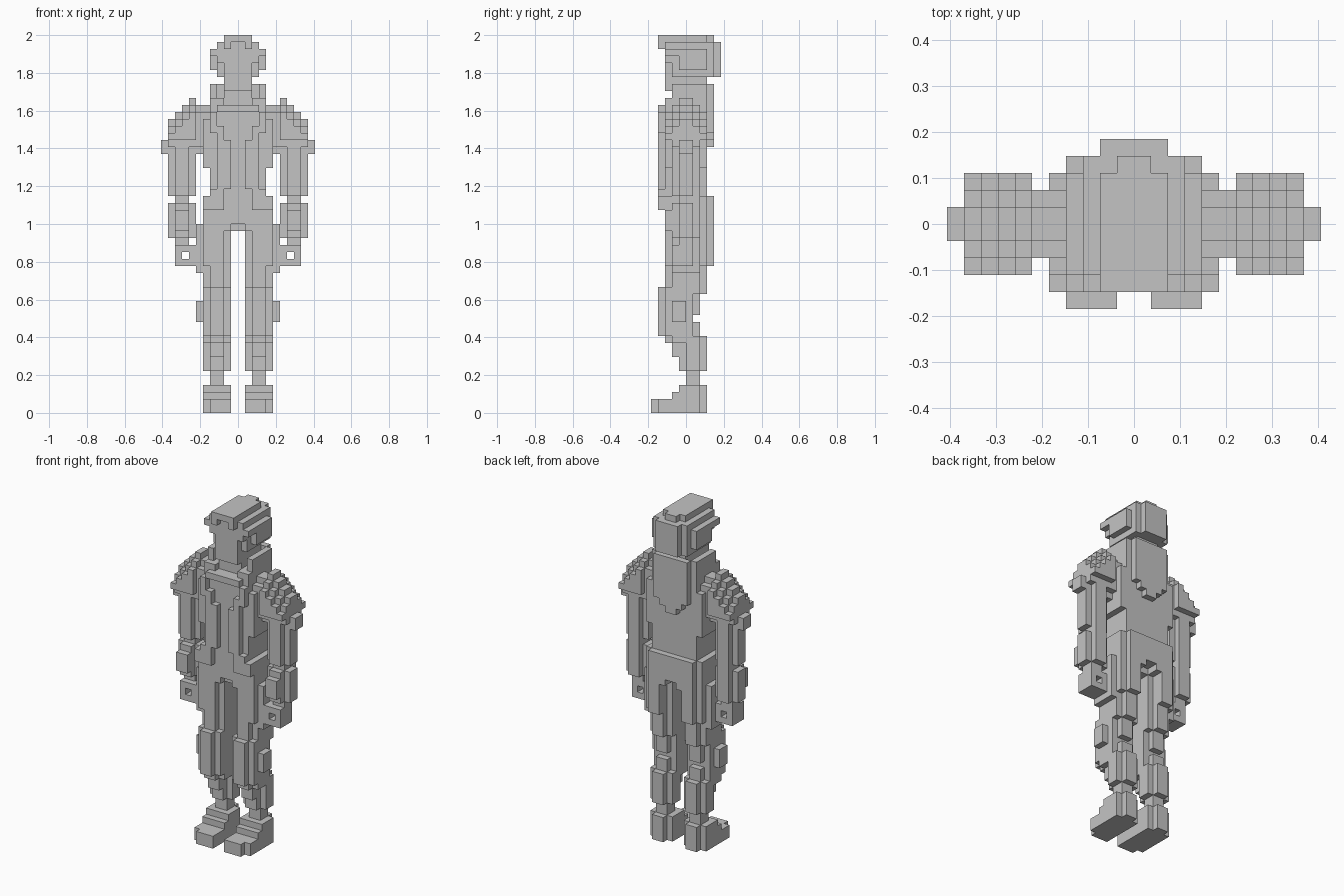
import bpy, bmesh
from mathutils import Vector

if "Cube" in bpy.data.objects:
    bpy.data.objects.remove(bpy.data.objects["Cube"])

V = 2 / 54                      # edge of one cube; all sizes below are in cubes
grey = bpy.data.materials.new("plain grey")
grey.diffuse_color = (0.55, 0.55, 0.55, 1)
grey.use_nodes = True
grey.node_tree.nodes["Principled BSDF"].inputs["Base Color"].default_value = grey.diffuse_color

parts = {}                      # part name -> set of filled cells
taken = set()


def box(name, x0, x1, y0, y1, z0, z1, both=True):
    """Fill a block of cells, mirrored across x unless told otherwise."""
    cells = parts.setdefault(name, set())
    for x in range(x0, x1):
        for y in range(y0, y1):
            for z in range(z0, z1):
                for c in ((x, y, z), (-1 - x, y, z)) if both else ((x, y, z),):
                    if c not in taken:
                        taken.add(c)
                        cells.add(c)


def rounded(name, x0, x1, y0, y1, z0, z1):
    """Block with its four upright corners notched by one cell."""
    box(name, x0 + 1, x1 - 1, y0, y1, z0, z1)
    box(name, x0, x1, y0 + 1, y1 - 1, z0, z1)


# feet with notched heels
box("foot", 1, 5, -4, 2, 0, 2)
box("foot", 1, 4, -5, -4, 0, 2)
box("foot", 1, 5, -2, 2, 2, 3)
box("foot", 1, 5, -1, 2, 3, 4)
box("foot", 2, 4, 2, 3, 0, 4)

# lower legs
box("lower_leg", 2, 4, 0, 2, 4, 6)
rounded("lower_leg", 1, 5, -1, 3, 6, 11)
box("lower_leg", 2, 4, -2, -1, 8, 10)
box("lower_leg", 1, 5, -2, 1, 10, 14)
box("lower_leg", 2, 4, -3, 2, 10, 13)

# knees
box("knee", 2, 4, -4, -3, 11, 18)
box("knee", 1, 5, -3, -1, 11, 18)
box("knee", 5, 6, -2, 0, 13, 16)

# thighs
rounded("thigh", 1, 5, -3, 2, 14, 17)
rounded("thigh", 1, 5, -3, 3, 17, 21)
box("thigh", 1, 5, -2, 2, 21, 26)
box("thigh", 2, 5, -3, 3, 21, 26)
box("thigh", 2, 4, 3, 4, 21, 26)
box("thigh", 5, 6, -2, 2, 20, 27)

# hips, recessed at the crotch
box("hips", 0, 5, -3, 3, 27, 31)
box("hips", 0, 4, 3, 4, 27, 31)
box("hips", 1, 5, -3, 3, 26, 27)
box("hips", 1, 4, 3, 4, 26, 27)
box("hips", 0, 1, -2, 2, 26, 27)

# torso: waist, chest, and raised jacket edges around an open front
box("waist", 0, 4, -3, 3, 31, 35)
box("chest", 0, 4, -3, 3, 35, 44)
box("chest", 4, 5, -3, 3, 35, 42)
box("chest", 4, 5, -2, 2, 42, 43)
box("chest", 4, 5, -1, 1, 43, 44)
box("jacket_edge", 1, 3, -4, -3, 32, 39)
box("jacket_edge", 2, 4, -4, -3, 29, 32)
box("jacket_edge", 4, 5, -4, -3, 29, 31)
box("jacket_edge", 2, 3, -4, -3, 39, 41)
box("jacket_edge", 3, 4, -4, -3, 40, 43)
box("jacket_edge", 0, 3, -4, -3, 43, 44)

# back panel with stepped lower edge
box("back_panel", 0, 3, 3, 4, 40, 47)
box("back_panel", 0, 2, 3, 4, 39, 40)
box("back_panel", 0, 1, 3, 4, 38, 39)

# collar and neck
box("collar", 0, 4, -2, 3, 44, 45)
box("collar", 2, 4, -3, -2, 44, 45)
box("collar", 3, 4, -2, 3, 45, 47)
box("neck", 0, 2, -2, 2, 45, 47)

# head
box("head", 0, 2, -3, 3, 46, 53)
box("head", 2, 3, -2, 3, 48, 52)
box("ear", 3, 4, -1, 1, 49, 51)

# hair with a fringe and side locks
box("hair", 0, 2, -4, 3, 53, 54)
box("hair", 0, 1, 3, 4, 53, 54)
box("hair", 1, 2, -4, -3, 52, 53)
box("hair", 0, 3, -3, 4, 52, 53)
box("hair", 3, 4, -3, 3, 51, 52)
box("hair", 2, 3, -3, -2, 50, 52)
box("hair", 3, 4, 1, 3, 49, 51)
box("hair", 0, 3, 3, 4, 48, 52)
box("hair", 0, 2, 4, 5, 48, 53)

# shoulders: stepped domes that overhang the arms
for x, top in zip(range(5, 10), (44, 45, 44, 43, 42)):
    for y in range(-3, 3):
        drop = (y if y >= 0 else -1 - y)
        if not (x == 5 and drop == 2):
            low = 37 + drop
            box("shoulder", x, x + 1, y, y + 1, low, top - drop)
box("shoulder", 10, 11, -1, 1, 37, 39)

# arms
rounded("upper_arm", 6, 10, -2, 2, 31, 39)
box("elbow", 7, 9, -1, 2, 30, 31)
rounded("forearm", 6, 10, -2, 2, 25, 30)
box("forearm", 7, 9, -3, -2, 26, 29)
box("wrist", 7, 9, -1, 1, 24, 25)

# hands: a curled fist with a see-through hole
box("hand", 6, 9, -2, 1, 23, 24)
box("hand", 6, 9, -2, 1, 21, 22)
box("hand", 8, 9, -2, 1, 22, 23)
box("hand", 6, 7, -2, 1, 22, 23)

# turn each part's cells into its outer faces, merging flat areas
AXES = [Vector(a) for a in ((1, 0, 0), (0, 1, 0), (0, 0, 1))]
for name, cells in parts.items():
    bm = bmesh.new()
    corner = {}

    def vert(p):
        key = tuple(round(c) for c in p)
        if key not in corner:
            corner[key] = bm.verts.new(Vector(key) * V)
        return corner[key]

    for c in cells:
        for i, n in enumerate(AXES):
            u, w = AXES[(i + 1) % 3], AXES[(i + 2) % 3]
            for side in (0, 1):
                step = n if side else -n
                if tuple(int(round(k)) for k in Vector(c) + step) in taken:
                    continue
                o = Vector(c) + n * side
                loop = [o, o + u, o + u + w, o + w]
                bm.faces.new([vert(p) for p in (loop if side else loop[::-1])])
    bmesh.ops.dissolve_limit(bm, angle_limit=0.01, verts=bm.verts, edges=bm.edges)
    mesh = bpy.data.meshes.new(name)
    bm.to_mesh(mesh)
    bm.free()
    mesh.materials.append(grey)
    bpy.context.collection.objects.link(bpy.data.objects.new(name, mesh))
